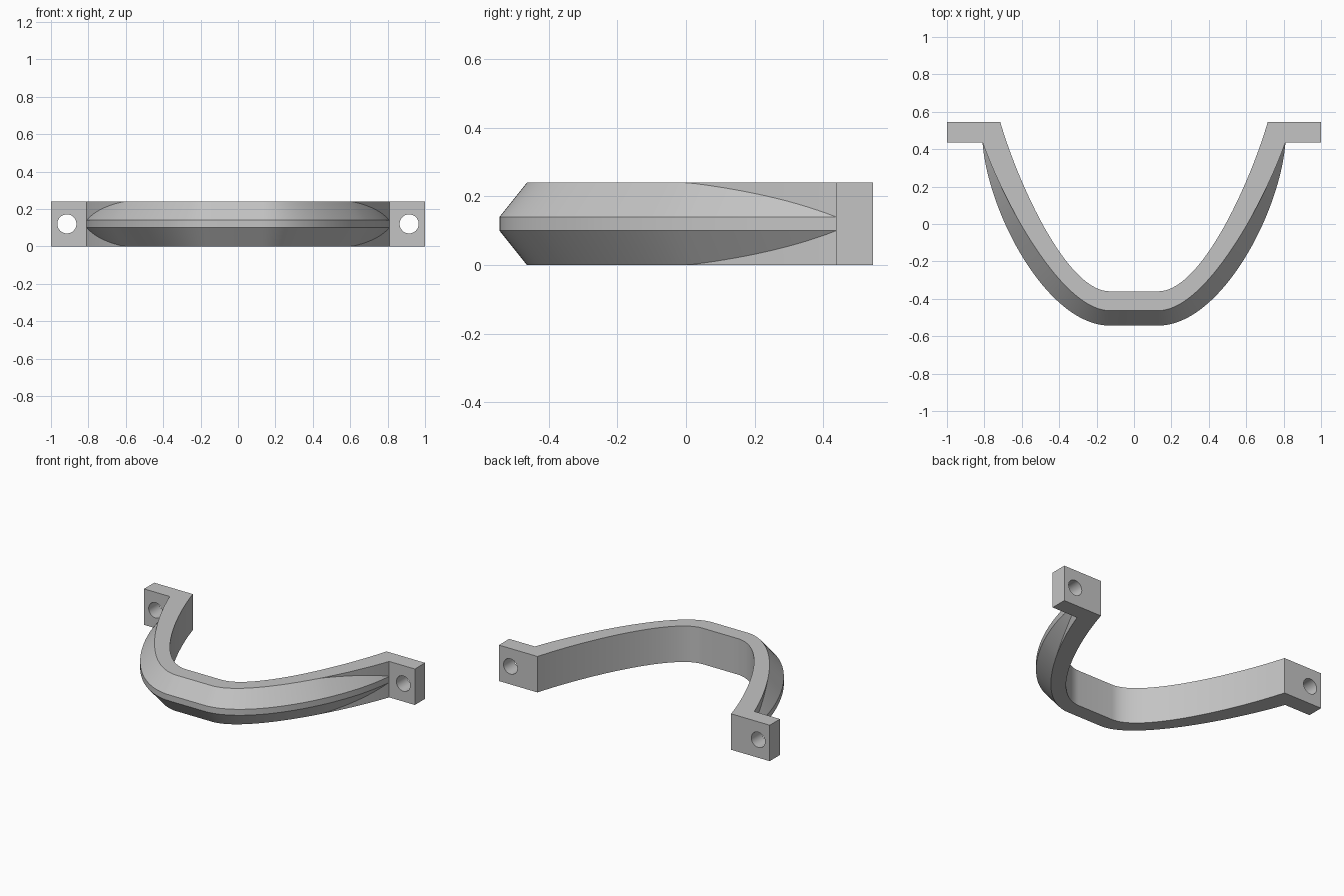
import bpy, bmesh, math
from mathutils import Vector
from mathutils.geometry import interpolate_bezier

cube = bpy.data.objects.get("Cube")
if cube:
    bpy.data.objects.remove(cube, do_unlink=True)

HEIGHT, MID, RIDGE, CHAMFER = 0.24, 0.12, 0.02, 0.077
STEPS = 40

grey = bpy.data.materials.new("light grey")
grey.use_nodes = True
colour = (0.55, 0.55, 0.55, 1)
grey.diffuse_color = colour
grey.node_tree.nodes["Principled BSDF"].inputs["Base Color"].default_value = colour


def curve(*points):
    """Plan curve from the mounting tab to the grip."""
    return interpolate_bezier(*[Vector((x, y, 0)) for x, y in points], STEPS)


inner = curve((0.715, 0.545), (0.62, 0.22), (0.36, -0.36), (0.13, -0.36))
outer = curve((0.81, 0.437), (0.69, 0.10), (0.38, -0.463), (0.13, -0.463))
ridge = curve((0.81, 0.437), (0.78, 0.05), (0.46, -0.543), (0.13, -0.543))

# Add the outer end of the tab as a first section
plan = [(Vector((1, 0.545, 0)), Vector((1, 0.437, 0)), Vector((1, 0.437, 0)))]
plan += list(zip(inner, outer, ridge))


def section(i, o, r, side):
    """Cross-section: flat band with a chamfered ridge outside."""
    rise = RIDGE + (MID - RIDGE) * min(1, (r - o).length / CHAMFER)
    profile = [(i, MID), (o, MID), (o, rise), (r, RIDGE)]
    profile += [(p, -h) for p, h in reversed(profile)]
    return [(p.x * side, p.y, MID + h) for p, h in profile]


sections = [section(*s, -1) for s in plan] + [section(*s, 1) for s in reversed(plan)]

# Loft the whole handle, tabs included
bm = bmesh.new()
rings = [[bm.verts.new(co) for co in s] for s in sections]
for a, b in zip(rings, rings[1:]):
    for k in range(len(a)):
        n = (k + 1) % len(a)
        bm.faces.new((a[k], a[n], b[n], b[k]))
bm.faces.new(rings[0])
bm.faces.new(rings[-1])
bmesh.ops.remove_doubles(bm, verts=bm.verts, dist=0.0005)
bmesh.ops.dissolve_degenerate(bm, edges=bm.edges, dist=0.0001)
bmesh.ops.recalc_face_normals(bm, faces=bm.faces)
mesh = bpy.data.meshes.new("pull_handle")
bm.to_mesh(mesh)
bm.free()
mesh.materials.append(grey)
handle = bpy.data.objects.new("pull_handle", mesh)
bpy.context.collection.objects.link(handle)

# Screw holes through both tabs
for side in (-1, 1):
    bpy.ops.mesh.primitive_cylinder_add(
        vertices=40, radius=0.051, depth=0.4,
        location=(side * 0.915, 0.49, MID), rotation=(math.pi / 2, 0, 0))
    cutter = bpy.context.object
    cutter.name = "screw_hole_cutter"
    cutter.hide_render = True
    cutter.data.materials.append(grey)
    cut = handle.modifiers.new("screw_hole", "BOOLEAN")
    cut.operation, cut.solver, cut.object = "DIFFERENCE", "EXACT", cutter
    bpy.ops.object.select_all(action="DESELECT")
    handle.select_set(True)
    bpy.context.view_layer.objects.active = handle
    bpy.ops.object.modifier_apply(modifier=cut.name)
    bpy.data.objects.remove(cutter, do_unlink=True)

bpy.ops.object.shade_smooth_by_angle(angle=math.radians(20))
